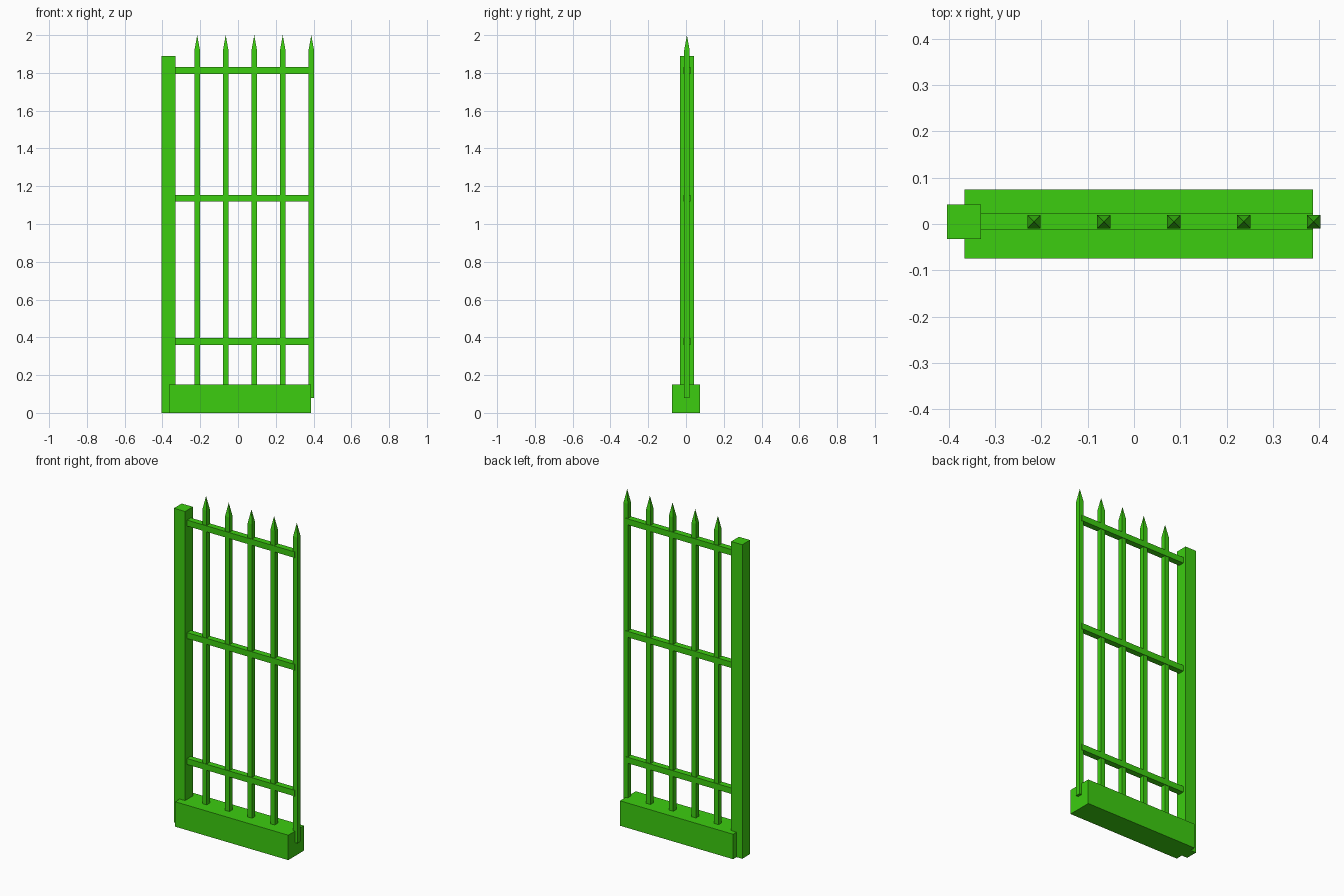
import bpy
import bmesh

default = bpy.data.objects.get("Cube")
if default:
    bpy.data.objects.remove(default, do_unlink=True)

# Single painted colour
green = bpy.data.materials.new("bright green")
color = (0.045, 0.61, 0.005, 1)
green.diffuse_color = color
green.use_nodes = True
green.node_tree.nodes["Principled BSDF"].inputs["Base Color"].default_value = color


def box(name, low, high, tip=0):
    """Box between two corners, with an optional pyramid tip of given height."""
    bm = bmesh.new()
    bmesh.ops.create_cube(bm, size=1)
    for v in bm.verts:
        v.co = [(a + b) / 2 + c * (b - a) for a, b, c in zip(low, high, v.co)]
    if tip:
        top = max(bm.faces, key=lambda f: f.calc_center_median().z)
        apex = bmesh.ops.poke(bm, faces=[top])["verts"][0]
        apex.co.z += tip
    bmesh.ops.recalc_face_normals(bm, faces=bm.faces)
    mesh = bpy.data.meshes.new(name)
    bm.to_mesh(mesh)
    bm.free()
    mesh.materials.append(green)
    obj = bpy.data.objects.new(name, mesh)
    bpy.context.collection.objects.link(obj)
    return obj


MID_Y = 0.005  # centre line of the ironwork

# Plinth and post
box("base_wall", (-0.366, -0.075, 0), (0.387, 0.075, 0.15))
box("post", (-0.404, MID_Y - 0.037, 0), (-0.33, MID_Y + 0.037, 1.89))

# Horizontal rails
for i, z in enumerate((0.378, 1.136, 1.813)):
    box(f"rail_{i + 1}", (-0.34, MID_Y - 0.018, z - 0.018),
        (0.387, MID_Y + 0.018, z + 0.018))

# Pointed vertical bars
HALF = 0.0145
for i in range(5):
    x = -0.216 + i * 0.151
    box(f"spiked_bar_{i + 1}", (x - HALF, MID_Y - HALF, 0.08),
        (x + HALF, MID_Y + HALF, 1.92), tip=0.08)
